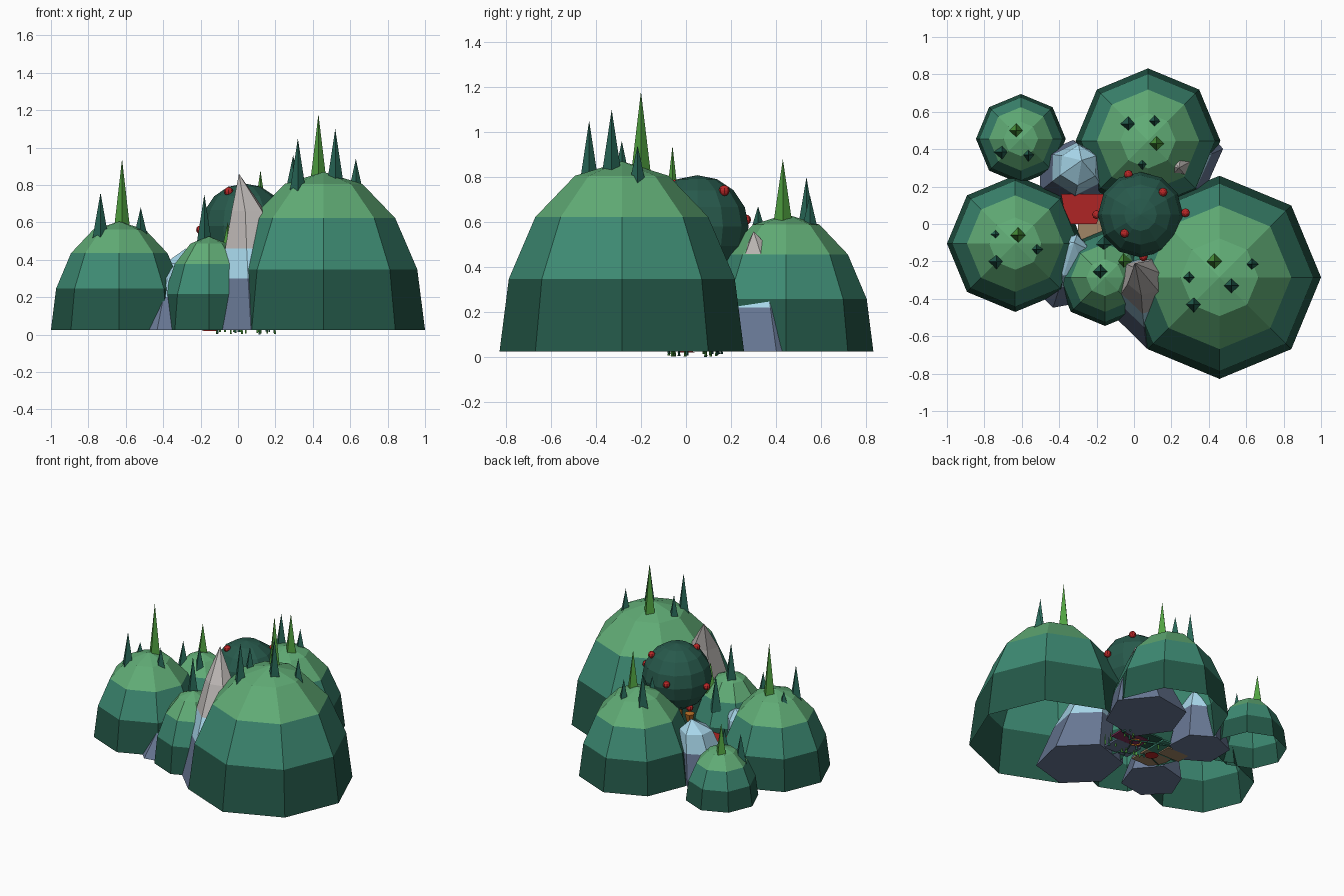
import bpy, bmesh, math, random

if "Cube" in bpy.data.objects:
    bpy.data.objects.remove(bpy.data.objects["Cube"])
random.seed(4)


def mat(name, c):
    m = bpy.data.materials.new(name)
    m.diffuse_color = (*[v ** 2.2 for v in c], 1)
    m.use_nodes = True
    m.node_tree.nodes["Principled BSDF"].inputs["Base Color"].default_value = m.diffuse_color
    return m


DARK = mat("deep_green", (.16, .35, .29))
MID = mat("mid_green", (.25, .54, .45))
LIGHT = mat("light_green", (.38, .67, .46))
SPIKE = mat("spike_green", (.17, .4, .34))
BRIGHT = mat("bright_green", (.32, .63, .26))
CROWN = mat("crown_green", (.17, .35, .3))
RED = mat("red", (.72, .17, .17))
SLATE = mat("slate", (.41, .47, .58))
ICE = mat("pale_blue", (.66, .85, .93))
GREY = mat("stone_grey", (.72, .7, .69))
WOOD = mat("wood", (.7, .42, .16))
TAN = mat("tan", (.62, .52, .4))
PINK = mat("pink", (.5, .2, .35))


def finish(bm, name, mats):
    me = bpy.data.meshes.new(name)
    bm.to_mesh(me)
    bm.free()
    for m in mats:
        me.materials.append(m)
    o = bpy.data.objects.new(name, me)
    bpy.context.collection.objects.link(o)
    return o


def loft(name, rings, apex, mats, cap=False):
    """Stack of equal rings closed by a tip; one material per band."""
    bm = bmesh.new()
    vs = [[bm.verts.new(p) for p in r] for r in rings]
    n = len(vs[0])
    tip = bm.verts.new(apex)
    for k in range(len(vs)):
        for i in range(n):
            j = (i + 1) % n
            if k + 1 < len(vs):
                f = bm.faces.new((vs[k][i], vs[k][j], vs[k + 1][j], vs[k + 1][i]))
            else:
                f = bm.faces.new((vs[k][i], vs[k][j], tip))
            f.material_index = min(k, len(mats) - 1)
    if cap:
        bm.faces.new(vs[0][::-1])
    return finish(bm, name, mats)


def ring(x, y, z, r, n, jit=0, rot=0):
    out = []
    for i in range(n):
        a = rot + math.tau * i / n
        q = r * (1 + random.uniform(-jit, jit))
        out.append((x + q * math.cos(a), y + q * math.sin(a), z))
    return out


def sphere(name, loc, r, m, u, v):
    bm = bmesh.new()
    bmesh.ops.create_uvsphere(bm, u_segments=u, v_segments=v, radius=r)
    bmesh.ops.translate(bm, verts=bm.verts, vec=loc)
    return finish(bm, name, [m])


def box(name, loc, size, m):
    bm = bmesh.new()
    bmesh.ops.create_cube(bm, size=1)
    bmesh.ops.scale(bm, verts=bm.verts, vec=size)
    bmesh.ops.translate(bm, verts=bm.verts, vec=loc)
    return finish(bm, name, [m])


Z0 = .025
# Bushes: x, y, radius, height, spikes (x, y, top); the first spike is bright
bushes = {
    "large_bush": (.457, -.285, .543, .845, [(.43, -.2, 1.18), (.295, -.285, .96),
                   (.52, -.33, 1.1), (.63, -.215, .94), (.32, -.43, 1.05)]),
    "back_bush": (.075, .445, .387, .61, [(.12, .43, .88), (-.03, .535, .8),
                  (.11, .55, .72), (.045, .32, .67)]),
    "left_bush": (-.635, -.105, .365, .58, [(-.62, -.06, .94), (-.735, -.2, .76),
                  (-.52, -.135, .68), (-.74, -.055, .63)]),
    "front_bush": (-.155, -.287, .258, .5, [(-.055, -.2, .6), (-.18, -.255, .75),
                   (-.16, -.11, .56)]),
    "small_bush": (-.605, .455, .24, .37, [(-.63, .5, .58), (-.705, .385, .48),
                   (-.565, .37, .48)]),
}
for name, (x, y, r, h, spikes) in bushes.items():
    rings = [ring(x, y, Z0 + h * math.sin(t), r * math.cos(t), 8)
             for t in (0, math.pi / 8, math.pi / 4, 3 * math.pi / 8)]
    loft(name, rings, (x, y, Z0 + h), [DARK, MID, LIGHT])
    for i, (sx, sy, top) in enumerate(spikes):
        d = min(.95, math.hypot(sx - x, sy - y) / r)
        base = Z0 + h * math.sqrt(1 - d * d) - .07
        w = .047 if top - base > .2 else .042
        loft(name + "_spike", [ring(sx, sy, base, w, 4)], (sx, sy, top),
             [BRIGHT if i == 0 else SPIKE], cap=True)

# Leaning rocks: base centre, radius, rotation, shoulder heights, apex, tip lean
rocks = [
    ((.13, -.4), .28, .3, (.3, .46, .66), (.005, -.21, .86)),
    ((.2, .36), .27, .15, (.22, .32, .44), (.24, .3, .56)),
    ((-.33, .27), .19, .5, (.25, .38), (-.28, .34, .46)),
    ((-.37, -.26), .2, .2, (.2, .3), (-.32, -.1, .38)),
]
for (x, y), r, rot, hs, apex in rocks:
    rings = []
    for z, k in zip((Z0,) + hs, (1, .75, .55, .33)):
        t = (z - Z0) / (apex[2] - Z0) * .75
        rings.append(ring(x + (apex[0] - x) * t, y + (apex[1] - y) * t, z,
                          r * k, 6, .06, rot))
    loft("rock", rings, apex, [SLATE, ICE, GREY if len(hs) == 3 else ICE], cap=True)

# Round tree with berries
sphere("tree_crown", (.035, .05, .58), .228, CROWN, 12, 8)
loft("tree_trunk", [ring(.03, .05, Z0, .04, 8), ring(.03, .05, .38, .03, 8)],
     (.03, .05, .42), [WOOD])
for p in [(-.05, -.05, .765), (.155, .17, .74), (-.03, .265, .61), (-.2, .05, .56),
          (.275, .06, .6), (.05, -.175, .56), (-.1, .1, .4)]:
    sphere("berry", p, .024, RED, 8, 6)

# Small basket hanging beneath the crown
loft("basket", [ring(-.1, .1, .3, .02, 6), ring(-.1, .1, .36, .035, 6)],
     (-.1, .1, .37), [WOOD], cap=True)

# Hidden hut with a red roof
box("hut_walls", (-.26, .09, .1), (.17, .1, .15), TAN)
bm = bmesh.new()
v = [bm.verts.new(p) for p in [(-.39, .16, .22), (-.14, .16, .22), (-.2, .0, .2), (-.36, .0, .2)]]
roof = bm.faces.new(v[::-1])
ext = bmesh.ops.extrude_face_region(bm, geom=[roof])
bmesh.ops.translate(bm, verts=[e for e in ext["geom"] if isinstance(e, bmesh.types.BMVert)],
                    vec=(0, 0, .02))
bmesh.ops.recalc_face_normals(bm, faces=bm.faces)
finish(bm, "hut_roof", [RED])

# Clearing floor patches
for x, y, sx, sy, m in [(-.2, -.06, .2, .16, TAN), (.08, .06, .22, .12, PINK),
                        (.0, .1, .18, .16, DARK), (-.22, .1, .24, .16, MID),
                        (.04, -.07, .2, .14, SLATE)]:
    box("floor_patch", (x, y, .038 + random.uniform(0, .006)), (sx, sy, .012), m)
loft("red_disc", [ring(-.15, 0, .02, .045, 10)], (-.15, 0, .035), [RED], cap=True)

# Grass poking through the clearing
for i in range(22):
    x, y = random.uniform(-.12, .2), random.uniform(-.11, .19)
    low = 0 if i == 0 else .002 + .014 * random.random()
    loft("grass_blade", [ring(x, y, low, .007, 3)],
         (x, y, random.uniform(.06, .1)), [BRIGHT if i % 3 else SPIKE], cap=True)
